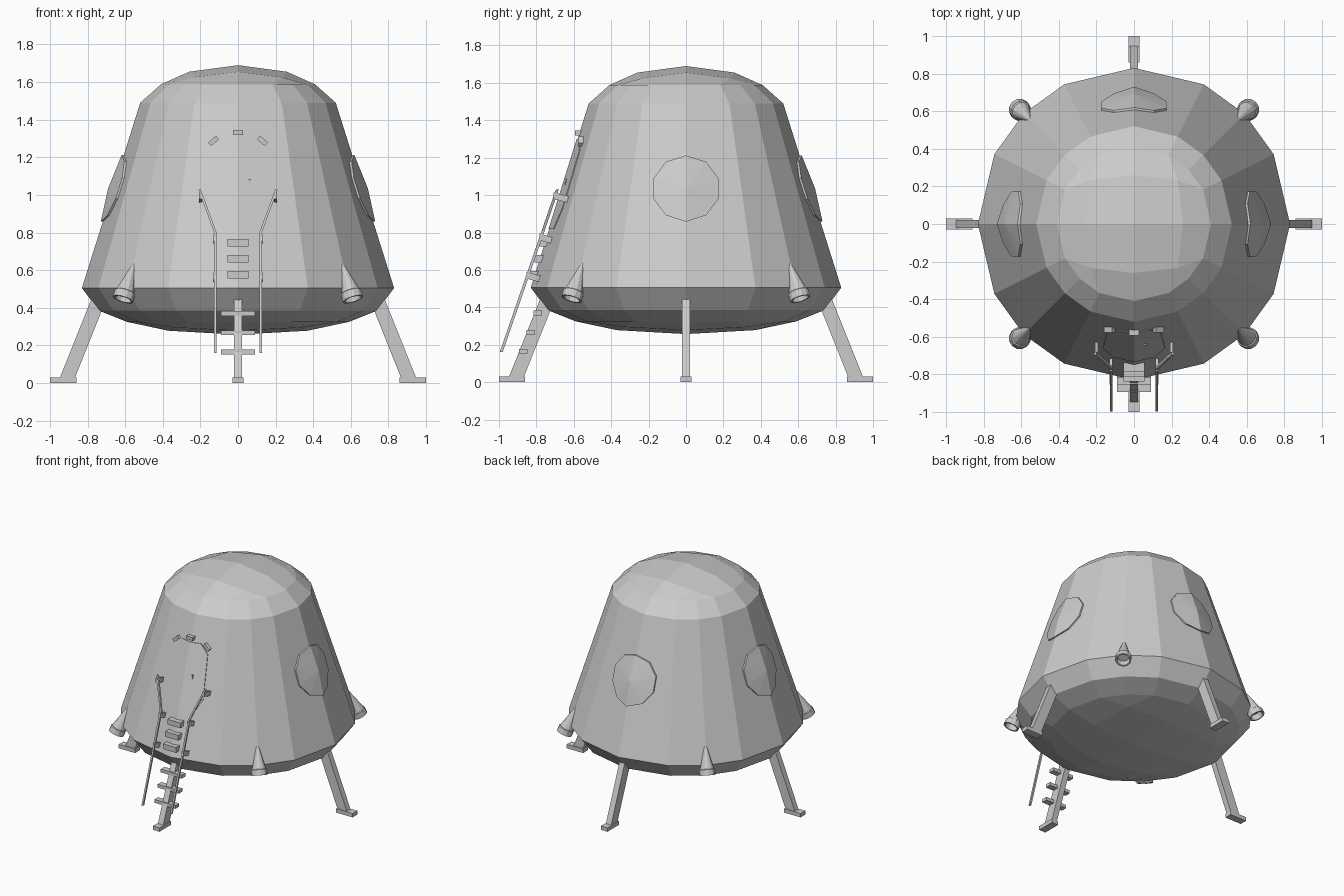
import bpy, bmesh, math
from mathutils import Vector, Matrix

if "Cube" in bpy.data.objects:
    bpy.data.objects.remove(bpy.data.objects["Cube"])


def finish(name, bm, turn=0):
    bmesh.ops.remove_doubles(bm, verts=bm.verts, dist=0.0005)
    bmesh.ops.rotate(bm, verts=bm.verts, cent=(0, 0, 0), matrix=Matrix.Rotation(turn, 3, 'Z'))
    bmesh.ops.recalc_face_normals(bm, faces=bm.faces)
    me = bpy.data.meshes.new(name)
    bm.to_mesh(me)
    bm.free()
    ob = bpy.data.objects.new(name, me)
    bpy.context.collection.objects.link(ob)
    return ob


def skin(bm, rings):
    rows = [[bm.verts.new(p) for p in r] for r in rings]
    n = len(rows[0])
    for a, b in zip(rows, rows[1:]):
        for i in range(n):
            bm.faces.new((a[i], a[(i + 1) % n], b[(i + 1) % n], b[i]))
    return rows


def loft(name, rings, turn=0):
    bm = bmesh.new()
    rows = skin(bm, rings)
    bm.faces.new(rows[0])
    bm.faces.new(rows[-1])
    return finish(name, bm, turn)


def rect(p, w, d):
    x, y, z = p
    return [(x + sx * w / 2, y + sy * d / 2, z) for sx, sy in ((-1, -1), (1, -1), (1, 1), (-1, 1))]


def box(name, centre, size, turn=0):
    x, y, z = centre
    return loft(name, [rect((x, y, z + s * size[2] / 2), size[0], size[1]) for s in (-1, 1)], turn)


def wall_y(x, z):
    """Front wall surface of the hull."""
    return -(0.52 + 0.31 * (1.49 - z) / 0.99 - 0.236 * abs(x))


# Hull: 16-sided tapered wall with quad-grid caps
order = [(2, j) for j in range(-2, 2)] + [(i, 2) for i in range(2, -2, -1)] + \
        [(-2, j) for j in range(2, -2, -1)] + [(i, -2) for i in range(-2, 2)]


def grid_point(i, j, r, z):
    v = Vector((i, j, 0))
    if v.length:
        v = v.normalized() * r
    return Vector((v.x, v.y, z))


bm = bmesh.new()
profile = [(0.59, 0.325), (0.74, 0.385), (0.83, 0.505), (0.52, 1.49), (0.41, 1.588)]
skin(bm, [[grid_point(i, j, r, z) for i, j in order] for r, z in profile])
caps = [((0, 0.257), (0.37, 0.278), (0.47, 0.295), (0.59, 0.325)),
        ((0, 1.69), (0.26, 1.655), (0.33, 1.625), (0.41, 1.588))]
for centre, mid, corner, edge in caps:
    g = {}
    for i in range(-2, 3):
        for j in range(-2, 3):
            k = max(abs(i), abs(j))
            r, z = (centre, corner if abs(i * j) == 1 else mid, edge)[k]
            g[i, j] = bm.verts.new(grid_point(i, j, r, z))
    for i in range(-2, 2):
        for j in range(-2, 2):
            bm.faces.new((g[i, j], g[i + 1, j], g[i + 1, j + 1], g[i, j + 1]))
finish("hull", bm)


# Panels that follow the wall, with a raised centre
def panel(name, outline, out, bulge, turn=0):
    bm = bmesh.new()
    rings = [[(x, wall_y(x, z) - o, z) for x, z in outline] for o in (-0.01, out)]
    top = skin(bm, rings)[1]
    zc = sum(z for _, z in outline) / len(outline)
    c = bm.verts.new((0, wall_y(0, zc) - bulge, zc))
    for i in range(len(top)):
        bm.faces.new((top[i], top[(i + 1) % len(top)], c))
    finish(name, bm, turn)


decagon = [(0.183 * math.sin(k * math.pi / 5), 1.035 + 0.177 * math.cos(k * math.pi / 5)) for k in range(10)]
for side, q in (("right", 1), ("back", 2), ("left", 3)):
    panel(side + "_window", decagon, 0.012, 0.028, q * math.pi / 2)

half = [(0.08, 1.3), (0.14, 1.235), (0.165, 0.93), (0.11, 0.82)]
panel("door", [(0, 1.3)] + half + [(0, 0.82)] + [(-x, z) for x, z in reversed(half)], 0.005, 0.005)
box("door_handle", (0.06, wall_y(0.06, 1.07) - 0.004, 1.07), (0.012, 0.012, 0.03))

# Lamps over the door
for n, (x, z, tilt) in enumerate(((0, 1.332, 0), (0.13, 1.287, 0.7), (-0.13, 1.287, -0.7))):
    lamp = box("door_lamp_%d" % n, (0, 0, 0), (0.055, 0.035, 0.025))
    lamp.location = (x, wall_y(x, z) - 0.006, z)
    lamp.rotation_euler = (0, tilt, 0)

# Four legs with foot pads
for n, side in enumerate(("front", "right", "back", "left")):
    turn = n * math.pi / 2
    loft(side + "_leg", [rect((0, -0.91, 0.02), 0.045, 0.08), rect((0, -0.72, 0.495), 0.045, 0.08)], turn)
    box(side + "_foot", (0, -0.93, 0.015), (0.057, 0.14, 0.03), turn)

# Corner thrusters: cones with a lipped, hollow mouth
tip, mouth = Vector((0, -0.775, 0.65)), Vector((0, -0.865, 0.445))
axis = (mouth - tip).normalized()
up = axis.cross(Vector((1, 0, 0)))
for n in range(4):
    rings = []
    for t, r in ((0, 0.003), (0.8, 0.05), (0.82, 0.057), (1, 0.057), (1, 0.046), (0.82, 0.04)):
        c = tip.lerp(mouth, t)
        rings.append([c + r * (Vector((1, 0, 0)) * math.cos(a) + up * math.sin(a))
                      for a in (k * math.pi / 6 for k in range(12))])
    loft("thruster_%d" % n, rings, math.pi / 4 + n * math.pi / 2)

# Steps on the wall and rungs on the front leg
for n, z in enumerate((0.575, 0.66, 0.745)):
    box("wall_step_%d" % n, (0, wall_y(0, z) - 0.005, z), (0.11, 0.05, 0.04))
for n, (y, z) in enumerate(((-0.87, 0.165), (-0.83, 0.267), (-0.793, 0.37))):
    box("leg_rung_%d" % n, (0, y, z), (0.18, 0.045, 0.025))

# Handrails and the brackets holding them
def rail_y(z):
    return -0.988 + 0.345 * (z - 0.16)


for side, s in (("left", -1), ("right", 1)):
    path = [(0.122, 0.16), (0.122, 0.805), (0.205, 1.03)]
    loft(side + "_handrail", [rect((s * x, rail_y(z), z), 0.013, 0.016) for x, z in path])
    for n, (x, z) in enumerate(((0.122, 0.56), (0.122, 0.765), (0.2, 0.985))):
        a, b = rail_y(z) - 0.004, wall_y(x, z) + 0.015
        loft("%s_rail_bracket_%d" % (side, n),
             [[(s * x + dx, y, zz + dz) for dx, dz in ((-0.008, -0.018), (0.008, -0.018), (0.008, 0.018), (-0.008, 0.018))]
              for y, zz in ((a, z + 0.012), (b, z - 0.012))])
